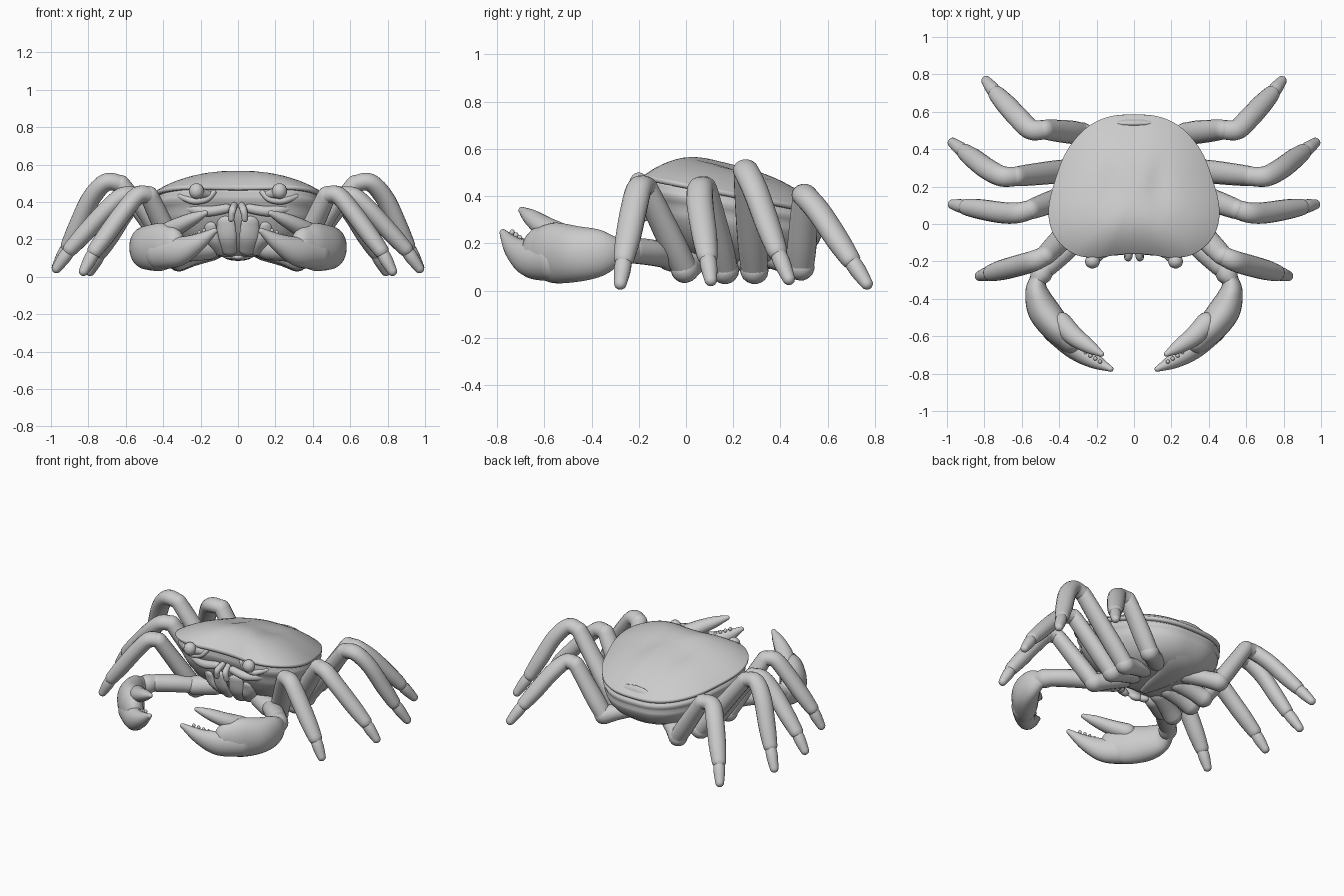
import bpy, bmesh, math
from mathutils import Vector


def catmull(p, steps, closed=False):
    """Smooth list of tuples through the control points."""
    n, out = len(p), []
    for i in range(n if closed else n - 1):
        def g(k):
            return p[k % n] if closed else p[max(0, min(n - 1, k))]
        a, b, c, d = g(i - 1), g(i), g(i + 1), g(i + 2)
        for s in range(steps):
            t = s / steps
            out.append(tuple(0.5 * (2 * B + (C - A) * t + (2 * A - 5 * B + 4 * C - D) * t * t
                                    + (3 * B - A - 3 * C + D) * t ** 3)
                             for A, B, C, D in zip(a, b, c, d)))
    if not closed:
        out.append(tuple(p[-1]))
    return out


def loft(name, rings, mirror=False):
    """Skin a list of closed rings and cap both ends."""
    bm = bmesh.new()
    vs = [[bm.verts.new(c) for c in r] for r in rings]
    n = len(rings[0])
    for a, b in zip(vs, vs[1:]):
        for i in range(n):
            j = (i + 1) % n
            bm.faces.new((a[i], a[j], b[j], b[i]))
    bm.faces.new(vs[0][::-1])
    bm.faces.new(vs[-1])
    return finish(name, bm, mirror)


def finish(name, bm, mirror):
    bmesh.ops.recalc_face_normals(bm, faces=bm.faces)
    for f in bm.faces:
        f.smooth = True
    me = bpy.data.meshes.new(name)
    bm.to_mesh(me)
    bm.free()
    ob = bpy.data.objects.new(name, me)
    bpy.context.collection.objects.link(ob)
    if mirror:
        m = ob.modifiers.new("mirror", 'MIRROR')
        m.use_mirror_merge = False
    return ob


def limb(name, pts, mirror=True, n=18, steps=6):
    """Round-ended tube; each point is x, y, z, half width, half height."""
    c = catmull(pts, steps)
    P = [Vector(q[:3]) for q in c]
    rings = []

    def ring(o, t, w, h):
        side = t.cross(Vector((0, 0, 1))).normalized()
        up = side.cross(t).normalized()
        return [o + side * w * math.cos(k * math.tau / n) + up * h * math.sin(k * math.tau / n)
                for k in range(n)]
    for i, q in enumerate(c):
        t = (P[min(i + 1, len(P) - 1)] - P[max(i - 1, 0)]).normalized()
        r = (q[3] + q[4]) / 2
        if i == 0:
            for a in (85, 65, 45, 22):
                k = math.cos(math.radians(a))
                rings.append(ring(P[i] - t * r * math.sin(math.radians(a)), t, q[3] * k, q[4] * k))
        rings.append(ring(P[i], t, q[3], q[4]))
        if i == len(c) - 1:
            for a in (22, 45, 65, 85):
                k = math.cos(math.radians(a))
                rings.append(ring(P[i] + t * r * math.sin(math.radians(a)), t, q[3] * k, q[4] * k))
    return loft(name, rings, mirror)


def balls(name, items, mirror=True):
    """Ellipsoids: x, y, z, rx, ry, rz."""
    bm = bmesh.new()
    for x, y, z, a, b, c in items:
        vs = bmesh.ops.create_uvsphere(bm, u_segments=20, v_segments=12, radius=1)["verts"]
        for v in vs:
            v.co = Vector((v.co.x * a + x, v.co.y * b + y, v.co.z * c + z))
    return finish(name, bm, mirror)


# Shell outline seen from above
half = [(0.14, 0.572), (0.26, 0.51), (0.36, 0.39), (0.42, 0.24), (0.455, 0.1),
        (0.448, -0.01), (0.40, -0.1), (0.31, -0.165), (0.2, -0.18), (0.09, -0.165)]
outline = catmull([(0, 0.585)] + half + [(0, -0.16)] + [(-x, y) for x, y in half[::-1]], 5, True)
CY = 0.15


def rim(y):
    return 0.452 - 0.19 * y


def shell_point(x, y, s):
    px, py = x * s, CY + (y - CY) * s
    z = rim(py) + 0.118 * (1 - s ** 2.6)
    z -= 0.016 * math.exp(-((abs(px) - 0.13) ** 2 / 0.002 + (py - 0.2) ** 2 / 0.015))
    z += 0.012 * math.exp(-(px ** 2 / 0.03 + (py - 0.0) ** 2 / 0.02))
    return (px, py, z)


# Domed upper shell with a turned-under rim
rings = [[shell_point(x, y, s) for x, y in outline]
         for s in (0.02, 0.1, 0.2, 0.3, 0.4, 0.5, 0.6, 0.7, 0.78, 0.85, 0.91, 0.96, 0.99, 1.0)]
for s, dz in ((1.0, -0.012), (0.985, -0.02), (0.94, -0.02)):
    rings.append([(x * s, CY + (y - CY) * s, rim(y) + dz) for x, y in outline])
loft("carapace", rings)

# Body under the shell, grooved below the rim and tapering to the belly
rings = []
for s, f in ((0.945, 0.03), (0.945, 0.09), (0.97, 0.14), (0.975, 0.19), (0.955, 0.25), (0.93, 0.32),
             (0.935, 0.38), (0.91, 0.47), (0.86, 0.6), (0.77, 0.75), (0.65, 0.88), (0.5, 0.96),
             (0.3, 1.0), (0.05, 1.0)):
    cy = CY + 0.06 * f
    rings.append([(x * s, cy + (y - CY) * s, rim(y) * (1 - f) + 0.105 * f) for x, y in outline])
loft("body", rings)

# Tail flap wrapping from the back edge under the belly
limb("tail_flap", [(0, 0.54, 0.30, 0.16, 0.03), (0, 0.535, 0.23, 0.16, 0.035),
                   (0, 0.46, 0.155, 0.13, 0.035), (0, 0.34, 0.115, 0.09, 0.025),
                   (0, 0.2, 0.105, 0.06, 0.02), (0, 0.1, 0.105, 0.03, 0.015)], mirror=False)

# Face: eyes, brows, cheeks and mouthparts
balls("eye", [(0.222, -0.2, 0.458, 0.04, 0.038, 0.042)])
limb("eye_stalk", [(0.15, -0.14, 0.435, 0.025, 0.022), (0.21, -0.185, 0.45, 0.03, 0.03)])
limb("eye_socket", [(0.13, -0.15, 0.45, 0.014, 0.014), (0.17, -0.165, 0.415, 0.018, 0.018),
                    (0.24, -0.165, 0.405, 0.018, 0.018), (0.31, -0.13, 0.43, 0.014, 0.014)])
limb("cheek_ridge", [(0.06, -0.14, 0.365, 0.025, 0.025), (0.16, -0.14, 0.35, 0.028, 0.028),
                     (0.26, -0.11, 0.365, 0.025, 0.025), (0.34, -0.065, 0.39, 0.014, 0.014)])
limb("feeler", [(0.02, -0.13, 0.38, 0.018, 0.02), (0.03, -0.178, 0.355, 0.02, 0.02),
                (0.037, -0.175, 0.31, 0.016, 0.018)])
limb("mouth_plate", [(0.065, -0.11, 0.29, 0.05, 0.02), (0.06, -0.09, 0.21, 0.055, 0.025),
                     (0.05, -0.045, 0.145, 0.045, 0.025)])
limb("lower_jaw", [(0.15, -0.1, 0.27, 0.035, 0.018), (0.14, -0.075, 0.2, 0.045, 0.022),
                   (0.1, -0.02, 0.14, 0.04, 0.025)])

# Walking legs: hip, low elbow, knee, bend, shin, ankle, tip
legs = {
    "first_leg": [(0.14, 0.07, 0.15), (0.315, -0.005, 0.09), (0.475, -0.17, 0.435),
                  (0.535, -0.197, 0.435), (0.61, -0.22, 0.35), (0.765, -0.262, 0.14), (0.825, -0.278, 0.03)],
    "second_leg": [(0.14, 0.16, 0.14), (0.315, 0.165, 0.085), (0.55, 0.078, 0.435), (0.62, 0.06, 0.43),
                   (0.70, 0.06, 0.36), (0.895, 0.09, 0.15), (0.97, 0.105, 0.045)],
    "third_leg": [(0.14, 0.26, 0.14), (0.315, 0.29, 0.085), (0.625, 0.255, 0.495), (0.705, 0.255, 0.505),
                  (0.785, 0.295, 0.42), (0.905, 0.385, 0.17), (0.97, 0.435, 0.05)],
    "back_leg": [(0.12, 0.36, 0.15), (0.28, 0.485, 0.1), (0.475, 0.505, 0.40), (0.55, 0.505, 0.40),
                 (0.615, 0.565, 0.33), (0.735, 0.695, 0.135), (0.79, 0.765, 0.03)],
}


def at(a, b, t):
    return tuple(Vector(a).lerp(Vector(b), t))


for name, (hip, elbow, knee, bend, shin, ankle, tip) in legs.items():
    limb(name + "_hip", [hip + (0.06, 0.055), at(hip, elbow, 0.6) + (0.055, 0.052),
                         elbow + (0.06, 0.058)])
    limb(name + "_thigh", [elbow + (0.057, 0.052), at(elbow, knee, 0.3) + (0.062, 0.054),
                           at(elbow, knee, 0.75) + (0.058, 0.05), knee + (0.053, 0.048)])
    limb(name + "_shin", [knee + (0.051, 0.046), bend + (0.055, 0.048), shin + (0.057, 0.049),
                          at(shin, ankle, 0.6) + (0.054, 0.048), ankle + (0.045, 0.041)])
    limb(name + "_foot", [ankle + (0.033, 0.033), at(ankle, tip, 0.45) + (0.036, 0.035),
                          tip + (0.027, 0.026)])

# Claw arms
limb("claw_shoulder", [(0.16, 0.0, 0.15, 0.06, 0.06), (0.28, -0.06, 0.14, 0.065, 0.06)])
limb("claw_arm", [(0.28, -0.06, 0.14, 0.05, 0.05), (0.37, -0.14, 0.16, 0.06, 0.055),
                  (0.46, -0.225, 0.17, 0.055, 0.055)])
limb("claw_wrist", [(0.455, -0.21, 0.17, 0.045, 0.05), (0.495, -0.265, 0.17, 0.058, 0.06),
                    (0.515, -0.3, 0.17, 0.045, 0.055)])

# Claws
limb("claw_palm", [(0.515, -0.29, 0.165, 0.04, 0.06), (0.52, -0.36, 0.16, 0.062, 0.098),
                   (0.485, -0.46, 0.155, 0.084, 0.118), (0.41, -0.56, 0.16, 0.08, 0.128),
                   (0.355, -0.62, 0.165, 0.064, 0.105)], n=24)
limb("claw_fixed_finger", [(0.42, -0.56, 0.13, 0.076, 0.092), (0.32, -0.66, 0.135, 0.062, 0.08),
                           (0.22, -0.727, 0.18, 0.044, 0.05), (0.125, -0.775, 0.245, 0.015, 0.016)])
limb("claw_moving_finger", [(0.39, -0.53, 0.23, 0.06, 0.055), (0.32, -0.6, 0.27, 0.052, 0.046),
                            (0.24, -0.655, 0.31, 0.038, 0.034), (0.175, -0.695, 0.34, 0.015, 0.015)])
teeth = [(0.285 - 0.026 * i, -0.672 - 0.016 * i, 0.198 + 0.012 * i, 0.011, 0.011, 0.013) for i in range(5)]
balls("claw_teeth", teeth)
